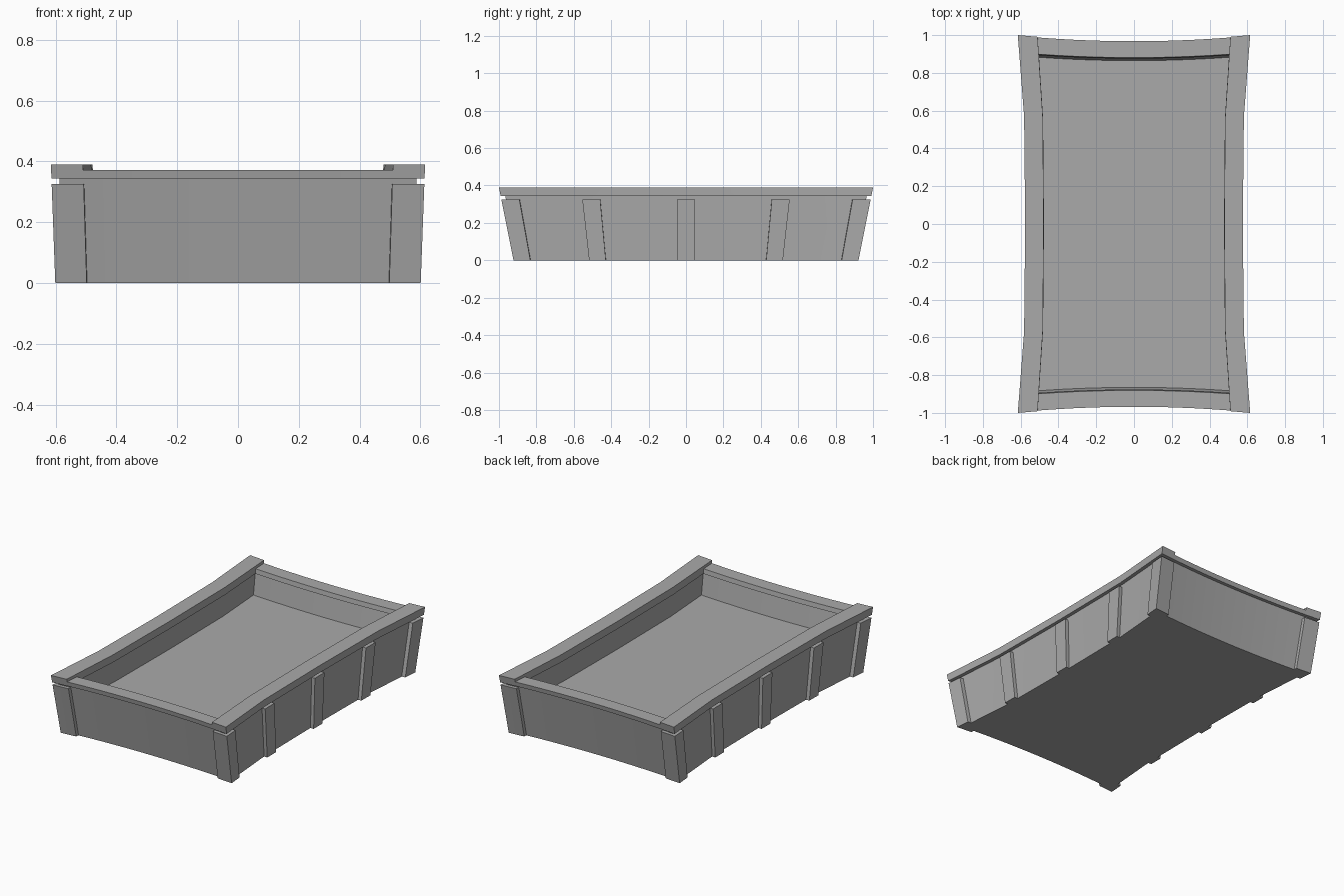
import bpy, bmesh, math

if "Cube" in bpy.data.objects:
    bpy.data.objects.remove(bpy.data.objects["Cube"], do_unlink=True)

grey = bpy.data.materials.new("plain_grey")
grey.use_nodes = True
colour = (0.4, 0.4, 0.4, 1)
grey.diffuse_color = colour
grey.node_tree.nodes["Principled BSDF"].inputs["Base Color"].default_value = colour

# Main sizes of the straight, unflared tray
HEIGHT = 0.39
OUT_X, OUT_Y = 0.576, 0.971      # rail and post outer faces
WALL_X, WALL_Y = 0.553, 0.949    # basin outer faces
INNER_X, INNER_Y = 0.487, 0.897  # basin inner faces
RAIL_X, RAIL_Y = 0.478, 0.884    # rail inner faces
RAIL_Z, POST_Z, FLOOR_Z = 0.343, 0.326, 0.21
KNEE_Y = 0.555                   # where the sides start to splay


def flare(co):
    """Splay the side ends, bow the short ends, lean all sides outwards."""
    drop = HEIGHT - co.z
    along = abs(co.y)
    splay = 1 + 0.01 * min(along / KNEE_Y, 1)
    splay += 0.058 * max(0, (along - KNEE_Y) / (OUT_Y - KNEE_Y))
    x = co.x * splay
    co.x = x * (1 - 0.06 * drop)
    co.y *= (1 + 0.03 * (x / 0.615) ** 2) * (1 - 0.2 * drop)


def finish(name, bm):
    # Slice long parts so that they follow the flare
    cuts = [((OUT_X * k / 6, 0, 0), (1, 0, 0)) for k in range(-5, 6)]
    cuts += [((0, y, 0), (0, 1, 0)) for y in (-KNEE_Y, 0, KNEE_Y)]
    for point, normal in cuts:
        bmesh.ops.bisect_plane(bm, geom=bm.verts[:] + bm.edges[:] + bm.faces[:],
                               plane_co=point, plane_no=normal)
    for v in bm.verts:
        flare(v.co)
    bmesh.ops.recalc_face_normals(bm, faces=bm.faces)
    mesh = bpy.data.meshes.new(name)
    bm.to_mesh(mesh)
    bm.free()
    mesh.materials.append(grey)
    obj = bpy.data.objects.new(name, mesh)
    bpy.context.collection.objects.link(obj)
    bpy.ops.object.select_all(action="DESELECT")
    obj.select_set(True)
    bpy.context.view_layer.objects.active = obj
    bpy.ops.object.shade_smooth_by_angle(angle=math.radians(20))


def prism_mesh(outline, z0, z1):
    bm = bmesh.new()
    base = bm.faces.new([bm.verts.new((x, y, z0)) for x, y in outline])
    result = bmesh.ops.extrude_face_region(bm, geom=[base], use_keep_orig=True)
    for item in result["geom"]:
        if isinstance(item, bmesh.types.BMVert):
            item.co.z = z1
    return bm


def rect(x0, x1, y0, y1):
    return [(x0, y0), (x1, y0), (x1, y1), (x0, y1)]


# Basin: solid block with a sunken floor
bm = prism_mesh(rect(-WALL_X, WALL_X, -WALL_Y, WALL_Y), 0, RAIL_Z + 0.005)
top = next(f for f in bm.faces if all(v.co.z > FLOOR_Z for v in f.verts))
bmesh.ops.inset_individual(bm, faces=[top], thickness=0.03)
for v in top.verts:
    v.co.x = math.copysign(INNER_X, v.co.x)
    v.co.y = math.copysign(INNER_Y, v.co.y)
floor = bmesh.ops.extrude_discrete_faces(bm, faces=[top])["faces"][0]
for v in floor.verts:
    v.co.z = FLOOR_Z
finish("basin", bm)

# Rails: tall ones along the sides, lower ones across the ends
for s, side, end in ((1, "left", "back"), (-1, "right", "front")):
    finish(side + "_rail",
           prism_mesh(rect(s * RAIL_X, s * OUT_X, -OUT_Y, OUT_Y), RAIL_Z, HEIGHT))
    finish(end + "_rail",
           prism_mesh(rect(-RAIL_X, RAIL_X, s * RAIL_Y, s * OUT_Y), RAIL_Z, 0.372))

    # Side posts
    for place, y in (("front", -0.5), ("middle", 0), ("back", 0.5)):
        finish(f"{side}_{place}_post",
               prism_mesh(rect(s * WALL_X, s * OUT_X, y - 0.047, y + 0.047), 0, POST_Z))

    # Corner posts, wrapped around the basin corners
    for t, place in ((1, "back"), (-1, "front")):
        corner = [(0.477, WALL_Y), (WALL_X, WALL_Y), (WALL_X, 0.877),
                  (OUT_X, 0.877), (OUT_X, OUT_Y), (0.477, OUT_Y)]
        finish(f"{side}_{place}_corner_post",
               prism_mesh([(s * x, t * y) for x, y in corner], 0, POST_Z))
